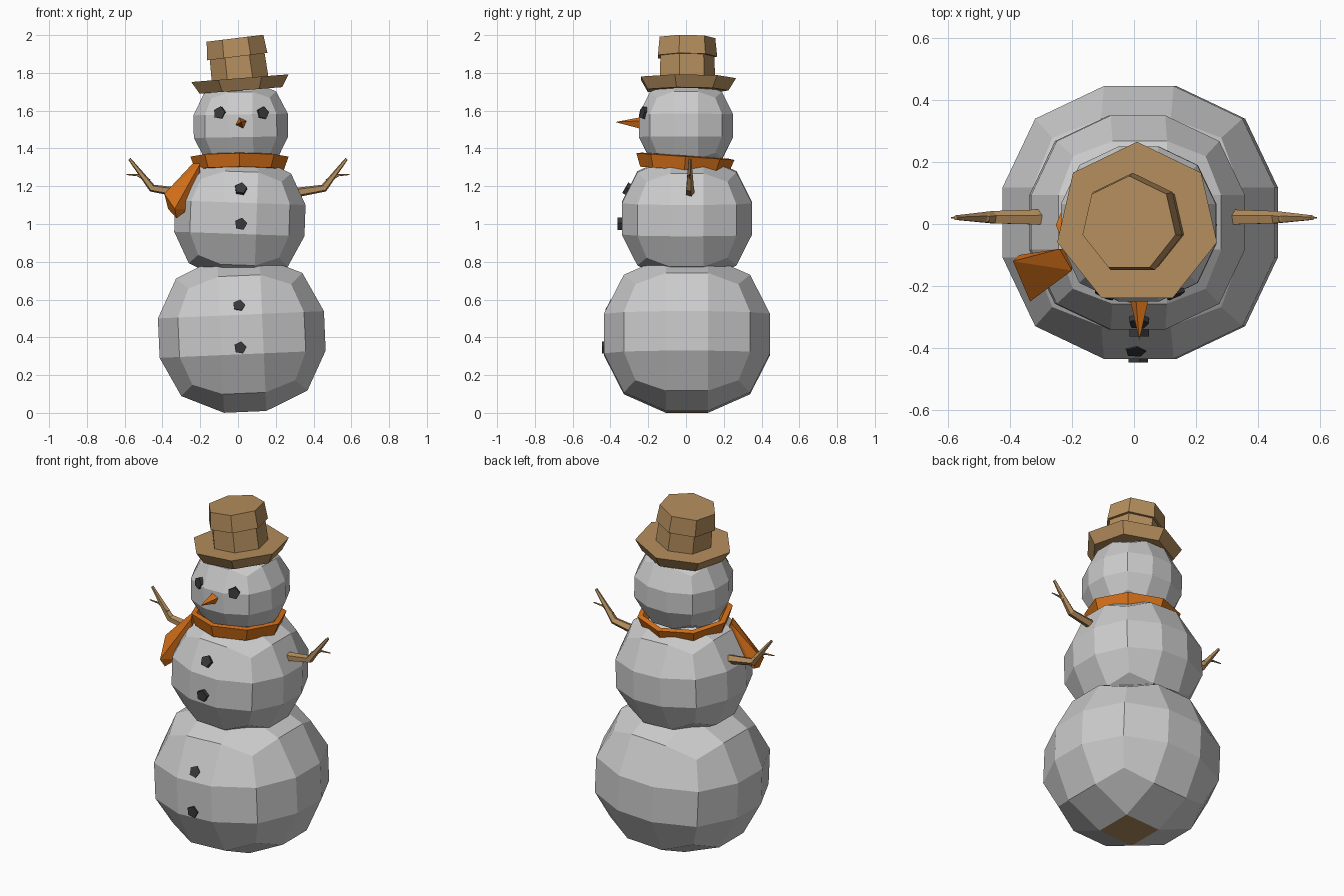
import bpy, bmesh
from math import cos, sin, pi, radians
from mathutils import Vector, Matrix

if "Cube" in bpy.data.objects:
    bpy.data.objects.remove(bpy.data.objects["Cube"])


def material(name, rgb):
    m = bpy.data.materials.new(name)
    m.diffuse_color = (*rgb, 1)
    m.use_nodes = True
    m.node_tree.nodes["Principled BSDF"].inputs["Base Color"].default_value = m.diffuse_color
    return m


ORANGE = material("orange", (0.69, 0.17, 0.01))
BROWN = material("brown", (0.46, 0.27, 0.11))
COAL = material("coal", (0.04, 0.04, 0.04))


def finish(bm, name, mat=None, loc=(0, 0, 0), rot=(0, 0, 0)):
    bmesh.ops.recalc_face_normals(bm, faces=bm.faces)
    me = bpy.data.meshes.new(name)
    bm.to_mesh(me)
    bm.free()
    ob = bpy.data.objects.new(name, me)
    bpy.context.collection.objects.link(ob)
    ob.location = loc
    ob.rotation_euler = [radians(a) for a in rot]
    if mat:
        me.materials.append(mat)
    return ob


def snowball(name, loc, radius, height, tilt):
    """Cube cut 3x3 per side and rounded; radius/height are half sizes."""
    bm = bmesh.new()
    bmesh.ops.create_cube(bm, size=2)
    bmesh.ops.subdivide_edges(bm, edges=bm.edges[:], cuts=2, use_grid_fill=True)
    for v in bm.verts:
        outer = sum(abs(c) > 0.9 for c in v.co)
        big = {1: 1.0, 2: 0.76, 3: 0.62}[outer]
        co = [(big if abs(c) > 0.9 else 0.255) * (1 if c > 0 else -1) for c in v.co]
        v.co = (co[0] * radius, co[1] * radius, co[2] * height)
    return finish(bm, name, None, loc, (0, tilt, 0))


def lathe(name, profile, sides, start, mat, loc, rot, closed=False):
    """Turn an (r, z) profile; ends are capped, or joined if closed."""
    bm = bmesh.new()
    rings = []
    for r, z in profile:
        angles = [radians(start) + 2 * pi * i / sides for i in range(sides)]
        rings.append([bm.verts.new((r * cos(a), r * sin(a), z)) for a in angles])
    pairs = list(zip(rings, rings[1:]))
    if closed:
        pairs.append((rings[-1], rings[0]))
    else:
        bm.faces.new(rings[0])
        bm.faces.new(rings[-1])
    for a, b in pairs:
        for i in range(sides):
            j = (i + 1) % sides
            bm.faces.new((a[i], a[j], b[j], b[i]))
    return finish(bm, name, mat, loc, rot)


def branch(name, path, sides=5):
    """Tapered stick along (x, z, radius) points at y = 0.02."""
    bm = bmesh.new()
    pts = [Vector((x, 0.02, z)) for x, z, r in path]
    rings = []
    for i, p in enumerate(pts):
        d = (pts[min(i + 1, len(pts) - 1)] - pts[max(i - 1, 0)]).normalized()
        u = Vector((0, 1, 0))
        w = d.cross(u)
        rings.append([bm.verts.new(p + path[i][2] * (u * cos(2 * pi * k / sides) + w * sin(2 * pi * k / sides)))
                      for k in range(sides)])
    for a, b in zip(rings, rings[1:]):
        for i in range(sides):
            j = (i + 1) % sides
            bm.faces.new((a[i], a[j], b[j], b[i]))
    bm.faces.new(rings[0])
    bm.faces.new(rings[-1])
    return finish(bm, name, BROWN)


# Three stacked snowballs, brown patch under the lowest
base = snowball("base_ball", (0.02, 0.005, 0.415), 0.44, 0.41, -2.5)
base.data.materials.append(None)
base.data.materials.append(BROWN)
min(base.data.polygons, key=lambda p: p.center.z).material_index = 1
snowball("middle_ball", (0.01, 0.005, 1.03), 0.345, 0.325, 2)
snowball("head_ball", (0.015, 0.0, 1.52), 0.25, 0.235, -1)

# Hat: seven-sided brim and stepped crown, both leaning
lathe("hat_brim", [(0.225, -0.065), (0.265, 0)], 7, 90, BROWN, (0.01, 0, 1.772), (0, -4.5, 0))
lathe("hat_crown", [(0.155, -0.02), (0.15, 0.115), (0.165, 0.115), (0.155, 0.213)], 7, 90, BROWN,
      (0.01, 0, 1.772), (0, -7, 0))

# Scarf: collar ring and hanging tail
lathe("scarf_collar", [(0.18, -0.045), (0.235, -0.045), (0.26, 0.025), (0.23, 0.03)], 8, 0, ORANGE,
      (0.008, -0.005, 1.332), (-4, 0, 0), closed=True)
bm = bmesh.new()
for p in [(-0.24, -0.08, 1.32), (-0.20, -0.15, 1.32), (-0.21, -0.08, 1.26), (-0.20, -0.14, 1.25),
          (-0.39, -0.12, 1.16), (-0.37, -0.10, 1.08), (-0.335, -0.25, 1.08),
          (-0.325, -0.22, 1.03), (-0.26, -0.18, 1.08)]:
    bm.verts.new(p)
bmesh.ops.convex_hull(bm, input=bm.verts[:])
finish(bm, "scarf_tail", ORANGE)

# Stick arms, each with a side twig
for side, s in (("left", -1), ("right", 1)):
    branch(side + "_arm", [(s * 0.30, 1.165, 0.027), (s * 0.455, 1.19, 0.022), (s * 0.575, 1.345, 0.008)])
    branch(side + "_twig", [(s * 0.47, 1.225, 0.014), (s * 0.53, 1.258, 0.006), (s * 0.59, 1.262, 0.003)])

# Coal pieces: x, y, z, upward tilt, sideways turn
coals = {
    "button_1": (0.015, -0.312, 1.185, 30, 0),
    "button_2": (0.015, -0.350, 1.0, 0, 0),
    "button_3": (0.005, -0.403, 0.565, 28, 0),
    "button_4": (0.012, -0.434, 0.345, 0, 0),
    "left_eye": (-0.095, -0.222, 1.587, 8, -25),
    "right_eye": (0.13, -0.222, 1.587, 8, 25),
}
for name, (x, y, z, up, turn) in coals.items():
    lathe(name, [(0.034, -0.014), (0.034, 0.012)], 5, 80, COAL, (x, y, z), (90 - up, 0, turn))

# Nose
bm = bmesh.new()
bmesh.ops.create_cone(bm, cap_ends=True, segments=4, radius1=0.036, radius2=0, depth=0.15)
bmesh.ops.rotate(bm, verts=bm.verts, cent=(0, 0, 0), matrix=Matrix.Rotation(radians(20), 3, 'Z'))
finish(bm, "nose", ORANGE, (0.017, -0.3, 1.537), (88, 0, 0))
